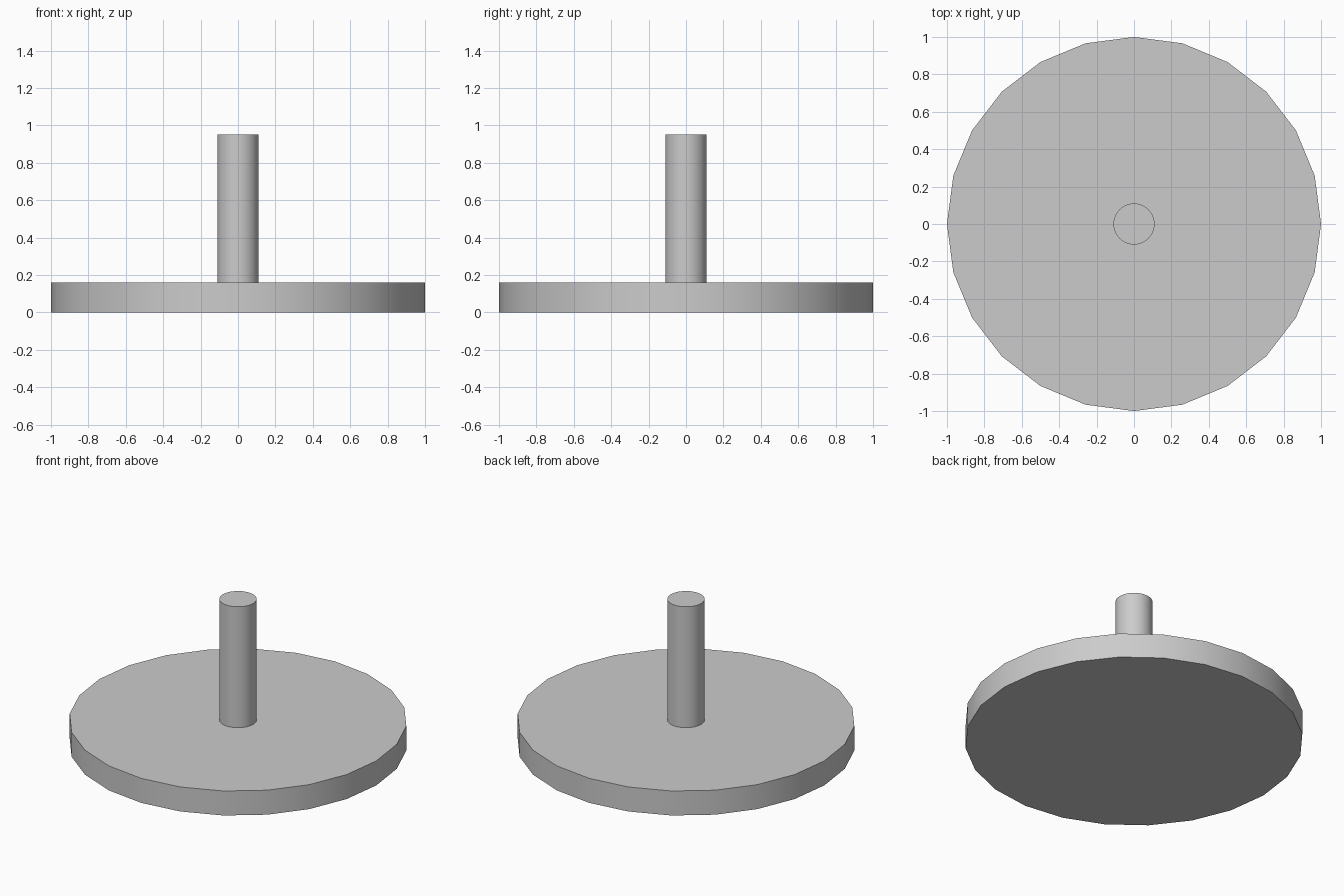
import bpy
import math

if "Cube" in bpy.data.objects:
    bpy.data.objects.remove(bpy.data.objects["Cube"])


def cylinder(name, radius, z0, z1, sides):
    """Upright cylinder with smooth walls and crisp rims."""
    bpy.ops.mesh.primitive_cylinder_add(
        vertices=sides, radius=radius, depth=z1 - z0,
        location=(0, 0, (z0 + z1) / 2))
    obj = bpy.context.object
    obj.name = name
    bpy.ops.object.shade_smooth_by_angle(angle=math.radians(30))
    return obj


# Wide 24-sided base disc
cylinder("base_disc", 1.0, 0.0, 0.16, 24)

# Slim round post standing on the disc
cylinder("center_post", 0.11, 0.16, 0.95, 48)
